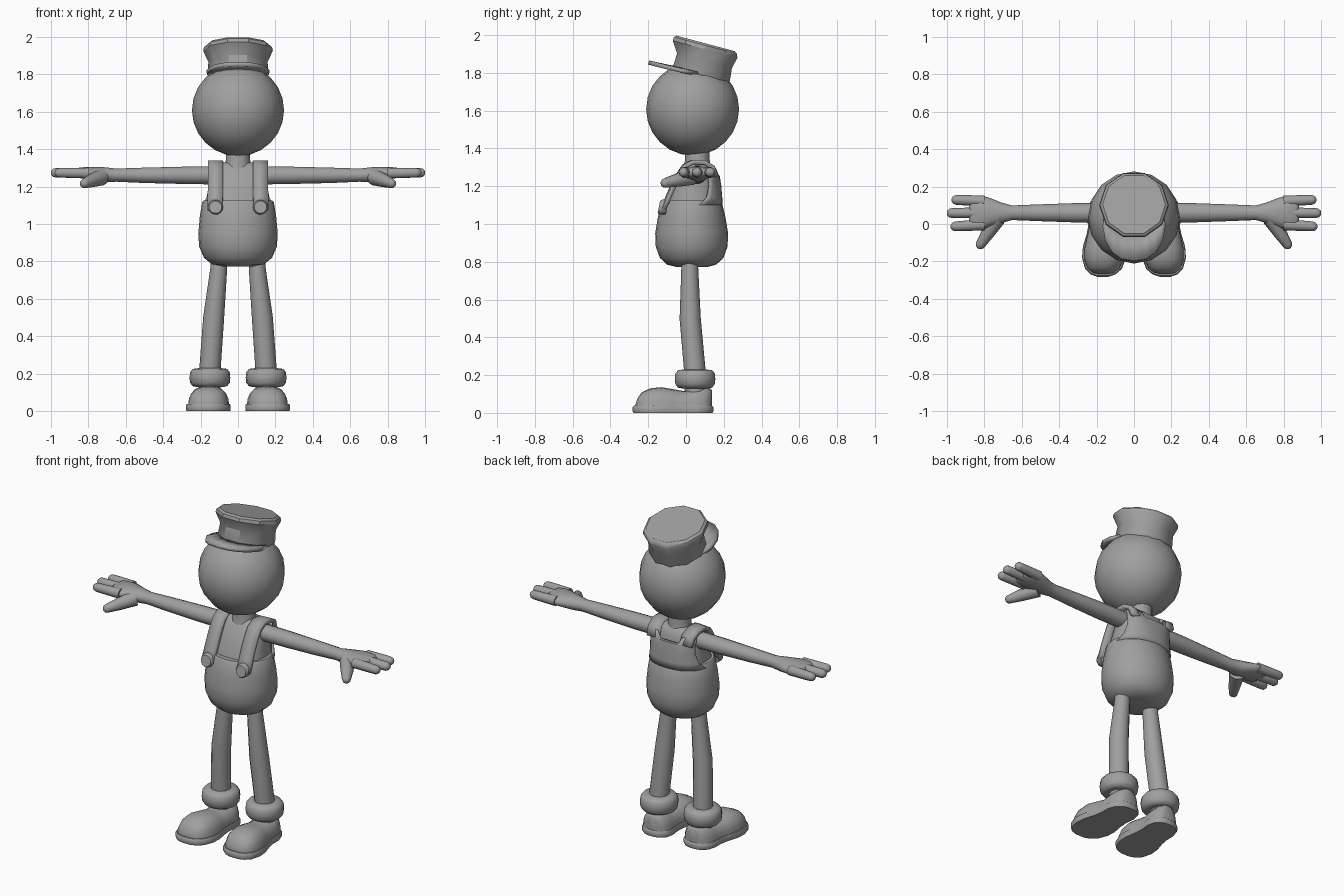
import bpy, bmesh, math
from mathutils import Vector

if "Cube" in bpy.data.objects:
    bpy.data.objects.remove(bpy.data.objects["Cube"])

grey = bpy.data.materials.new("plain grey")
grey.diffuse_color = (0.35, 0.35, 0.35, 1)
grey.use_nodes = True
grey.node_tree.nodes["Principled BSDF"].inputs["Base Color"].default_value = grey.diffuse_color


def finish(name, bm, angle=40):
    bmesh.ops.recalc_face_normals(bm, faces=bm.faces)
    me = bpy.data.meshes.new(name)
    bm.to_mesh(me)
    bm.free()
    ob = bpy.data.objects.new(name, me)
    bpy.context.collection.objects.link(ob)
    me.materials.append(grey)
    bpy.ops.object.select_all(action='DESELECT')
    bpy.context.view_layer.objects.active = ob
    ob.select_set(True)
    bpy.ops.object.shade_smooth_by_angle(angle=math.radians(angle))
    return ob


def loft(name, rings, closed=True, angle=40, thick=0):
    """Skin rows of points; closed rows get end caps, open rows may be thickened."""
    bm = bmesh.new()
    rows = [[bm.verts.new(p) for p in r] for r in rings]
    n = len(rows[0])
    for a, b in zip(rows, rows[1:]):
        for i in range(n if closed else n - 1):
            j = (i + 1) % n
            bm.faces.new((a[i], a[j], b[j], b[i]))
    if closed:
        bm.faces.new(rows[0])
        bm.faces.new(rows[-1])
    ob = finish(name, bm, angle)
    if thick:
        m = ob.modifiers.new("thickness", 'SOLIDIFY')
        m.thickness = thick
        m.offset = 0
    return ob


def sup(v, p):
    return math.copysign(abs(v) ** (2 / p), v)


def level(z, cy, rx, ry, n=24, p=2.0, cx=0, tilt=0):
    """Horizontal ring, optionally squarish or tipped back."""
    pts = []
    for i in range(n):
        a = math.tau * i / n
        u, v = rx * sup(math.cos(a), p), ry * sup(math.sin(a), p)
        pts.append((cx + u, cy + v * math.cos(tilt), z - v * math.sin(tilt)))
    return pts


def tube(name, pts, n=12):
    """Round tube through (x, y, z, radius) stations."""
    P = [Vector(p[:3]) for p in pts]
    rings = []
    for i, p in enumerate(P):
        d = (P[min(i + 1, len(P) - 1)] - P[max(i - 1, 0)]).normalized()
        side = d.cross(Vector((0, 1, 0) if abs(d.z) > .6 else (0, 0, 1))).normalized()
        up = d.cross(side)
        rings.append([p + pts[i][3] * (side * math.cos(math.tau * k / n) +
                      up * math.sin(math.tau * k / n)) for k in range(n)])
    return loft(name, rings, angle=60)


def rounded(a, b, r0, r1):
    """Stations of a digit from a to b with a rounded tip."""
    a, b = Vector(a), Vector(b)
    d = (b - a).normalized()
    out = [(*a, r0), (*(a.lerp(b, .5)), (r0 + r1) / 2)]
    for t in (0, 30, 55, 78):
        t = math.radians(t)
        out.append((*(b - d * r1 * (1 - math.sin(t))), r1 * math.cos(t)))
    return out


# Head and neck
bm = bmesh.new()
bmesh.ops.create_uvsphere(bm, u_segments=16, v_segments=12, radius=.246)
bmesh.ops.translate(bm, verts=bm.verts, vec=(0, .035, 1.608))
finish("head", bm, 60)
loft("neck", [level(z, .06, r, r, 12) for z, r in ((1.29, .075), (1.34, .065), (1.41, .065))])

# Cap crown, tipped back
T = math.radians(15)
loft("cap_crown", [level(z, y, r, r, 10, tilt=T) for z, y, r in (
    (1.785, .08, .157), (1.80, .083, .163), (1.865, .098, .158),
    (1.925, .101, .186), (1.945, .103, .182), (1.956, .104, .168))], angle=35)

# Cap brim
inner, outer = [], []
for k in range(9):
    t = math.radians(-84 + 21 * k)
    s, c = math.sin(t), math.cos(t)
    inner.append((.155 * s, .08 - .14 * c, 1.79 + .035 * c))
    outer.append((.168 * sup(s, 2.3), .015 - .213 * sup(c, 2.3), 1.805 + .05 * c))
loft("cap_brim", [inner, outer], closed=False, thick=.022)

# Trousers body
loft("overalls", [level(z, .03, rx, ry) for z, rx, ry in (
    (.772, .09, .08), (.785, .14, .13), (.82, .182, .168), (.88, .208, .19),
    (.95, .212, .193), (1.04, .204, .178), (1.115, .192, .16), (1.125, .185, .153))])

# Shirt
loft("shirt", [level(z, y, rx, ry, p=2.6) for z, y, rx, ry in (
    (1.08, .035, .17, .138), (1.15, .04, .162, .128), (1.22, .052, .157, .108),
    (1.28, .062, .152, .088), (1.312, .068, .138, .068), (1.328, .068, .09, .05))])

# Overalls back panel, with a dip at the neck
rows = []
for z, y, rx, ry, half in ((1.10, .035, .184, .152, 80), (1.14, .039, .178, .146, 64),
                           (1.20, .048, .173, .132, 58), (1.25, .056, .17, .118, 60),
                           (1.295, .063, .165, .098, 64)):
    row = []
    for k in range(15):
        t = math.radians(half * (k - 7) / 7)
        dip = .045 if z > 1.27 and abs(k - 7) < 3 else 0
        row.append((rx * sup(math.sin(t), 2.3), y + ry * sup(math.cos(t), 2.3), z - dip))
    rows.append(row)
loft("overalls_back", rows, closed=False, thick=.014)

for s, side in ((1, "left"), (-1, "right")):
    # Strap over the shoulder
    path = ((.122, -.125, 1.075), (.121, -.098, 1.14), (.12, -.072, 1.20), (.12, -.042, 1.26),
            (.12, -.012, 1.305), (.12, .03, 1.328), (.12, .09, 1.326), (.115, .135, 1.30),
            (.11, .153, 1.25))
    loft("strap_" + side, [[(s * (x - .04), y, z), (s * (x + .04), y + .008, z)]
         for x, y, z in path], closed=False, thick=.024)

    # Strap button
    loft("button_" + side, [[(s * .12 + r * math.cos(math.tau * k / 14), y - .2 * r * math.sin(
         math.tau * k / 14) * -1, 1.09 + r * math.sin(math.tau * k / 14)) for k in range(14)]
         for y, r in ((-.10, .04), (-.134, .04), (-.144, .033))])

    # Arm flowing into a flat palm
    arm = ((.12, .06, 1.26, .05, .05), (.3, .06, 1.26, .052, .047), (.5, .06, 1.26, .045, .042),
           (.65, .06, 1.261, .039, .036), (.71, .06, 1.263, .055, .041), (.77, .062, 1.268, .077, .038),
           (.82, .06, 1.272, .093, .033), (.865, .058, 1.274, .09, .025), (.88, .058, 1.274, .065, .016))
    loft("arm_" + side, [[(s * x, y + ry * math.cos(math.tau * k / 14), z + rz * math.sin(
         math.tau * k / 14)) for k in range(14)] for x, y, z, ry, rz in arm], angle=60)

    # Three fingers and a thumb
    for i, (y0, y1, x1) in enumerate(((.122, .13, .975), (.06, .058, 1.0), (-.004, -.014, .98))):
        tube(f"finger_{i + 1}_{side}", rounded((s * .80, y0, 1.272), (s * x1, y1, 1.274), .03, .026), 10)
    tube("thumb_" + side, rounded((s * .73, .03, 1.25), (s * .833, -.13, 1.212), .045, .026), 10)

    # Leg, cuff and shoe
    tube("leg_" + side, [(s * .10, .02, .84, .042), (s * .103, .02, .76, .045), (s * .13, .022, .5, .056),
                         (s * .15, .047, .22, .057), (s * .15, .05, .1, .057)])
    loft("cuff_" + side, [level(.18 + h, .048, r, r, 18, cx=s * .15) for h, r in (
        (-.05, .075), (-.046, .092), (-.028, .106), (0, .109), (.028, .106), (.046, .092), (.05, .06))], angle=60)

    # Shoe upper, sectioned from toe to heel
    shoe = ((-.268, .03, .045), (-.258, .062, .075), (-.235, .088, .108), (-.19, .106, .13), (-.13, .11, .136),
            (-.07, .1, .126), (-.01, .09, .115), (.05, .09, .13), (.1, .082, .135), (.127, .06, .13), (.137, .03, .12))
    loft("shoe_" + side, [[(s * (.15 - .06 * (y + .02) + w * sup(math.cos(math.pi * k / 10), 2.5)), y,
         .02 + (h - .02) * sup(math.sin(math.pi * k / 10), 2.5)) for k in range(11)]
         for y, w, h in shoe], angle=50)

    # Flat sole
    half = ((-.282, .03), (-.27, .065), (-.24, .098), (-.18, .118), (-.12, .117), (-.05, .1), (0, .094),
            (.06, .097), (.11, .083), (.137, .05), (.145, .02))
    outline = [(y, w) for y, w in half] + [(y, -w) for y, w in reversed(half)]
    loft("sole_" + side, [[(s * (.15 - .06 * (y + .02) + w * g), -.07 + (y + .07) * g, z)
         for y, w in outline] for z, g in ((0, .98), (.008, 1), (.03, 1), (.038, .97))], angle=40)
